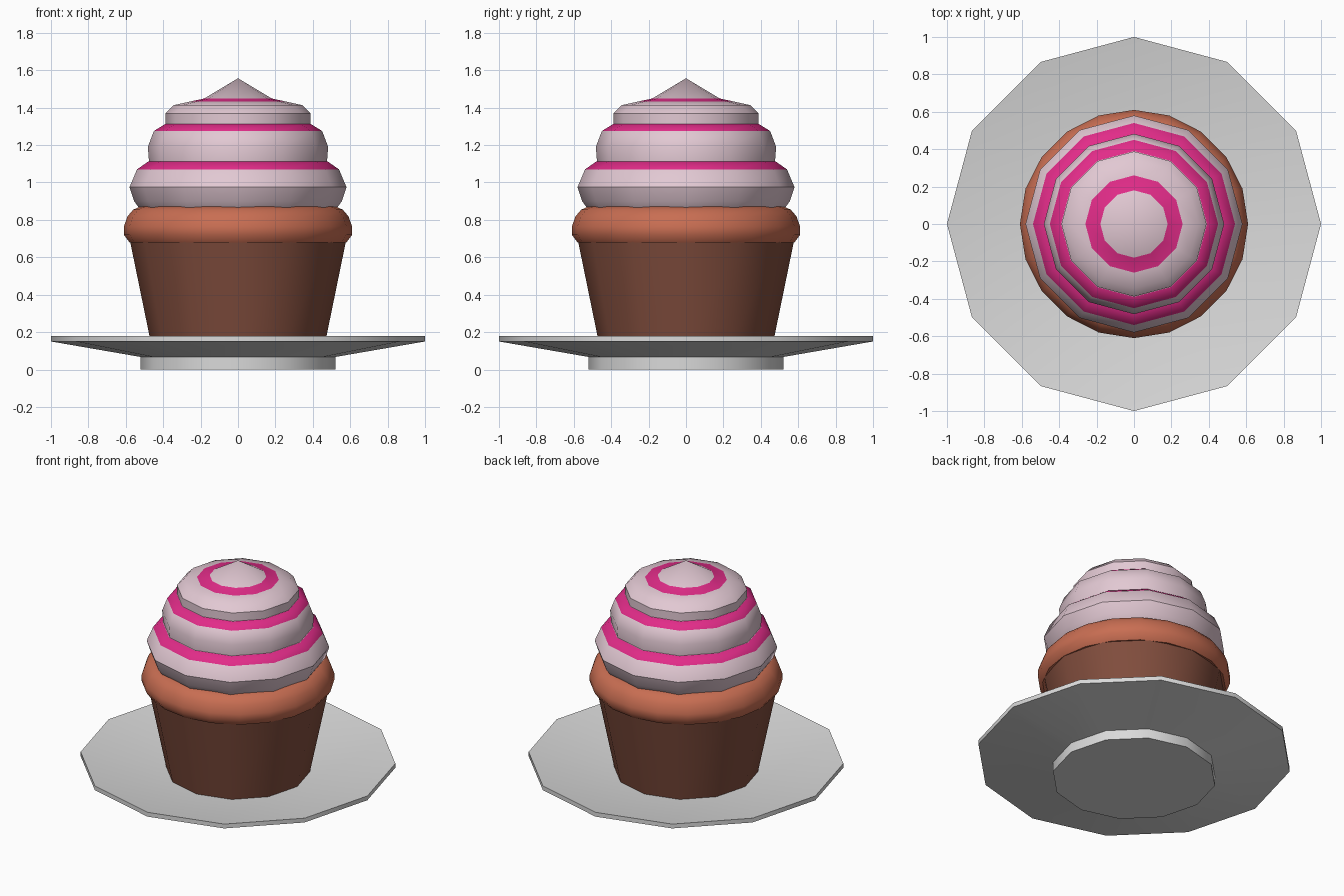
import bpy, bmesh, math

if "Cube" in bpy.data.objects:
    bpy.data.objects.remove(bpy.data.objects["Cube"])


def material(name, rgb):
    m = bpy.data.materials.new(name)
    m.diffuse_color = (*rgb, 1)
    m.use_nodes = True
    m.node_tree.nodes["Principled BSDF"].inputs["Base Color"].default_value = m.diffuse_color
    return m


GREY = material("plate_grey", (0.70, 0.70, 0.70))
BROWN = material("wrapper_brown", (0.22, 0.075, 0.047))
ORANGE = material("cake_orange", (0.58, 0.155, 0.085))
CREAM = material("frosting_cream", (0.76, 0.58, 0.65))
PINK = material("stripe_pink", (0.76, 0.025, 0.25))


def lathe(name, profile, sides, mats, special=()):
    """Revolve (radius, z) points; segments listed in special use mats[1]."""
    bm = bmesh.new()
    rings = []
    for r, z in profile:
        if r == 0:
            rings.append([bm.verts.new((0, 0, z))] * sides)
        else:
            rings.append([bm.verts.new((r * math.cos(2 * math.pi * i / sides),
                                        r * math.sin(2 * math.pi * i / sides), z))
                          for i in range(sides)])
    for k in range(len(rings) - 1):
        a, b = rings[k], rings[k + 1]
        for i in range(sides):
            j = (i + 1) % sides
            quad = list(dict.fromkeys((a[i], a[j], b[j], b[i])))
            f = bm.faces.new(quad)
            f.material_index = 1 if k in special else 0
    bmesh.ops.recalc_face_normals(bm, faces=bm.faces)
    me = bpy.data.meshes.new(name)
    bm.to_mesh(me)
    bm.free()
    for m in mats:
        me.materials.append(m)
    ob = bpy.data.objects.new(name, me)
    bpy.context.collection.objects.link(ob)
    bpy.ops.object.select_all(action='DESELECT')
    ob.select_set(True)
    bpy.context.view_layer.objects.active = ob
    bpy.ops.object.shade_smooth_by_angle(angle=math.radians(38))
    return ob


# Dished plate with a foot
lathe("plate", [(0, 0), (0.52, 0), (0.52, 0.067), (1.0, 0.15), (1.0, 0.18),
                (0.52, 0.10), (0, 0.10)], 12, [GREY])

# Tapered paper wrapper
lathe("wrapper", [(0, 0.10), (0.457, 0.10), (0.58, 0.70), (0, 0.70)], 12, [BROWN])

# Rounded cake rim
lathe("cake_top", [(0, 0.69), (0.54, 0.69), (0.58, 0.68), (0.61, 0.72), (0.61, 0.765),
                   (0.59, 0.82), (0.56, 0.855), (0.52, 0.872), (0, 0.872)], 20, [ORANGE])

# Three frosting tiers, each with a pink stripe on its upper slope
lathe("frosting_lower", [(0, 0.865), (0.53, 0.865), (0.555, 0.90), (0.58, 0.975),
                         (0.54, 1.07), (0.48, 1.112), (0, 1.112)],
      12, [CREAM, PINK], special=(4,))
lathe("frosting_middle", [(0, 1.10), (0.475, 1.10), (0.482, 1.19), (0.45, 1.275),
                          (0.39, 1.312), (0, 1.312)],
      12, [CREAM, PINK], special=(3,))
lathe("frosting_upper", [(0, 1.30), (0.388, 1.30), (0.388, 1.37), (0.345, 1.413),
                         (0.26, 1.432), (0.18, 1.449), (0, 1.557)],
      12, [CREAM, PINK], special=(4,))
